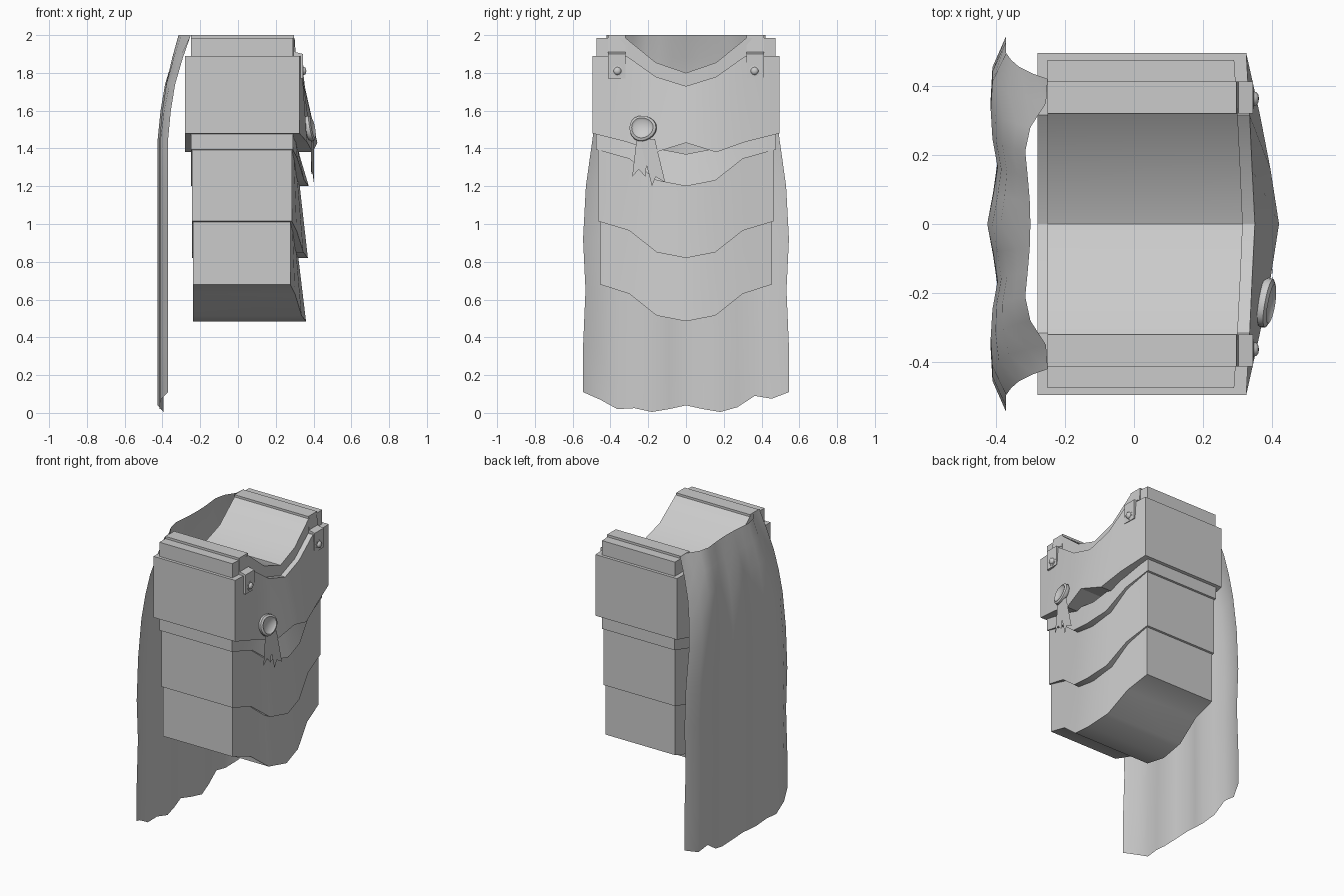
import bpy, bmesh, math
from mathutils import Vector

if "Cube" in bpy.data.objects:
    bpy.data.objects.remove(bpy.data.objects["Cube"])


def make(name, verts, faces, angle=30):
    bm = bmesh.new()
    vs = [bm.verts.new(v) for v in verts]
    for f in faces:
        bm.faces.new([vs[i] for i in f])
    bmesh.ops.recalc_face_normals(bm, faces=bm.faces)
    me = bpy.data.meshes.new(name)
    bm.to_mesh(me)
    bm.free()
    ob = bpy.data.objects.new(name, me)
    bpy.context.collection.objects.link(ob)
    bpy.ops.object.select_all(action='DESELECT')
    ob.select_set(True)
    bpy.context.view_layer.objects.active = ob
    bpy.ops.object.shade_smooth_by_angle(angle=math.radians(angle))
    return ob


def mirror_list(half, sign=1):
    """centre-to-edge values -> full edge-to-edge list"""
    return [sign * v for v in half[:0:-1]] + list(half)


def slab(name, ys, back, bottom, top, front_low, front_top):
    """Solid layer across y, with shaped hem, neckline and bulging front."""
    Y = mirror_list(ys, -1)
    B, T, FL, FT = (mirror_list(v) for v in (bottom, top, front_low, front_top))
    verts = []
    for y, b, t, fl, ft in zip(Y, B, T, FL, FT):
        verts += [(back, y, b), (fl, y, b), (ft, y, t), (back, y, t)]
    n = len(Y)
    faces = [(0, 1, 2, 3), tuple(4 * (n - 1) + k for k in range(4))]
    for i in range(n - 1):
        for k in range(4):
            j = (k + 1) % 4
            faces.append((4 * i + k, 4 * i + j, 4 * i + 4 + j, 4 * i + 4 + k))
    return make(name, verts, faces)


# Inner torso with the hollow neck opening
slab("inner_torso", [0, .16, .32, .475], -.25, [1.5] * 4,
     [1.80, 1.855, 1.985, 1.985], [.315, .308, .30, .29], [.315, .308, .30, .29])

# Chest plate
slab("chest_plate", [0, .16, .315, .495], -.28, [1.43, 1.38, 1.435, 1.48],
     [1.73, 1.78, 1.89, 1.89], [.42, .395, .365, .325], [.35, .342, .335, .325])

# Overlapping waist plates: half width, back, side front, centre front, hem, top
for i, (w, back, fs, fc, hem, top) in enumerate([
        (.477, -.25, .29, .375, 1.20, 1.52),
        (.466, -.243, .285, .37, .82, 1.42),
        (.455, -.237, .277, .36, .485, 1.05)]):
    drop = [0, .03, .145, .195]
    bulge = [1, .72, .3, 0]
    slab(f"waist_plate_{i + 1}", [0, .155, .3, w], back, [hem + d for d in drop],
         [top - .15, top - .12, top - .02, top],
         [fs + (fc - fs) * b for b in bulge],
         [fs + (fc - fs) * b * .4 for b in bulge])

# Shoulder straps with rivets
profile = [(-.25, 1.93), (-.25, 2), (.297, 2), (.302, 1.91), (.345, 1.90),
           (.345, 1.77), (.25, 1.77), (.25, 1.93)]
n = len(profile)
for side, s in (("left", 1), ("right", -1)):
    verts = [(x, s * y, z) for y in (.32, .412) for x, z in profile]
    faces = [tuple(range(n)), tuple(range(n, 2 * n))]
    faces += [(i, (i + 1) % n, n + (i + 1) % n, n + i) for i in range(n)]
    make(f"{side}_shoulder_strap", verts, faces)


def lathe(name, rings, origin, normal, seg=16, wobble=0):
    """Round part from (radius, height) rings, ending in a centre point."""
    q = Vector(normal).to_track_quat('Z', 'Y')
    verts, faces = [], []
    for r, h in rings[:-1]:
        for k in range(seg):
            a = 2 * math.pi * k / seg
            rr = r * (1 + wobble * math.sin(3 * a + 1) + wobble * math.cos(2 * a))
            verts.append(Vector(origin) + q @ Vector((rr * math.cos(a), rr * math.sin(a), h)))
    m = len(rings) - 1
    verts.append(Vector(origin) + q @ Vector((0, 0, rings[-1][1])))
    for i in range(m - 1):
        for k in range(seg):
            j = (k + 1) % seg
            faces.append((i * seg + k, i * seg + j, i * seg + seg + j, i * seg + seg + k))
    last = (m - 1) * seg
    faces += [(last + k, last + (k + 1) % seg, m * seg) for k in range(seg)]
    faces.append(tuple(range(seg)))
    return make(name, verts, faces, 50)


for side, s in (("left", 1), ("right", -1)):
    lathe(f"{side}_rivet", [(.03, -.005), (.03, .003), (.021, .004), (.019, .012), (.011, .017), (0, .019)],
          (.343, s * .363, 1.81), (1, 0, 0), 12)

# Wax seal with raised rim
lathe("wax_seal", [(.06, -.01), (.071, .004), (.069, .018), (.056, .025), (.045, .015), (0, .014)],
      (.374, -.228, 1.505), (1, -.17, .2), 20, .03)

# Forked ribbons under the seal
make("ribbon_left", [(.385, -.26, 1.46), (.388, -.285, 1.25), (.392, -.25, 1.29),
                     (.394, -.215, 1.25), (.394, -.195, 1.45)], [(0, 1, 2, 3, 4)])
make("ribbon_right", [(.392, -.245, 1.45), (.397, -.18, 1.20), (.40, -.16, 1.25),
                      (.403, -.11, 1.22), (.401, -.165, 1.45)], [(0, 1, 2, 3, 4)])

# Cape: gathered at the straps, hanging in soft folds to a ragged hem
top_x = mirror_list([-.30, -.302, -.308, -.315, -.30, -.255, -.25])
low_x = mirror_list([-.425, -.408, -.395, -.410, -.415, -.41, -.37])
hem = [.11, .07, .02, .025, .005, .02, .04, .02, .005, .03, .09, .075, .11]
rows = [(2, .42, 0), (1.88, .435, .35), (1.74, .455, .69), (1.6, .475, .88),
        (1.45, .495, 1), (1.2, .53, 1), (.92, .545, 1), (.65, .532, 1),
        (.35, .545, 1), (None, .545, 1)]
verts, faces = [], []
c = len(hem)
for z, w, t in rows:
    for k in range(c):
        u = k / (c - 1) * 2 - 1
        verts.append((top_x[k] + (low_x[k] - top_x[k]) * t, u * w, hem[k] if z is None else z))
for i in range(len(rows) - 1):
    for k in range(c - 1):
        a = i * c + k
        faces.append((a, a + 1, a + c + 1, a + c))
make("cape", verts, faces, 60)
